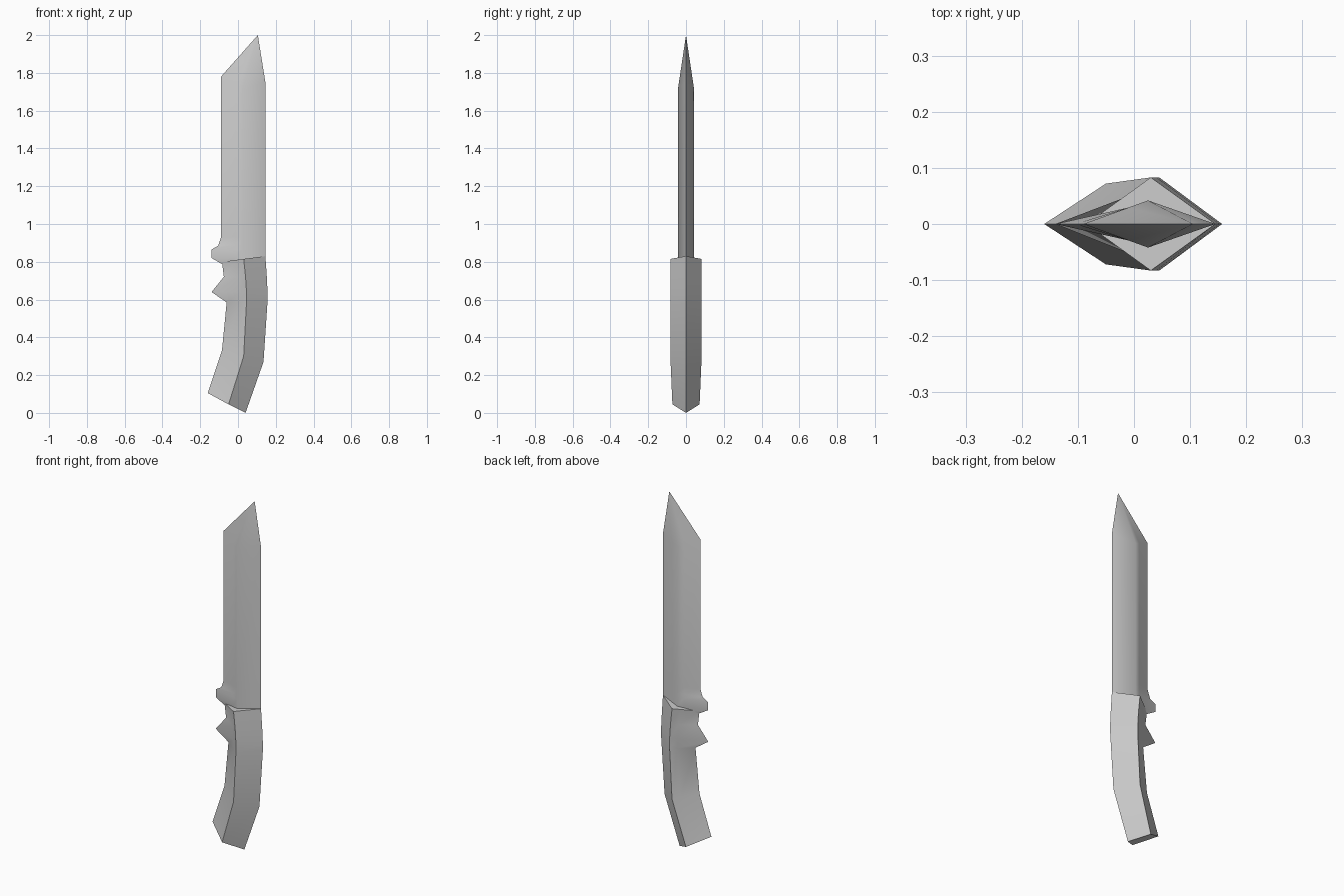
import bpy
import bmesh
import math
from mathutils import Vector

if "Cube" in bpy.data.objects:
    bpy.data.objects.remove(bpy.data.objects["Cube"])

steel = bpy.data.materials.new("grey_steel")
steel.diffuse_color = (0.6, 0.6, 0.6, 1)
steel.use_nodes = True
steel.node_tree.nodes["Principled BSDF"].inputs["Base Color"].default_value = steel.diffuse_color


def loft(name, rows, tip=None):
    """Stack diamond rings, given as
    (edge x, edge z, base edge x, ridge x, ridge half width, ridge z, spine x, spine z).
    The base edge is the edge line without its spurs."""
    bm = bmesh.new()
    rings = []
    for ex, ez, bx, mx, my, mz, sx, sz in rows:
        edge, base = Vector((ex, 0, ez)), Vector((bx, 0, ez))
        ridges = [Vector((mx, s * my, mz)) for s in (-1, 1)]
        mids = [base.lerp(r, 0.7) for r in ridges]
        pts = [edge, mids[0], ridges[0], Vector((sx, 0, sz)), ridges[1], mids[1]]
        rings.append([bm.verts.new(p) for p in pts])
    for a, b in zip(rings, rings[1:]):
        for i in range(6):
            j = (i + 1) % 6
            bm.faces.new((a[i], a[j], b[j], b[i]))
    bm.faces.new(rings[0][::-1])
    if tip:
        apex = bm.verts.new(tip)
        for i in range(6):
            bm.faces.new((rings[-1][i], rings[-1][(i + 1) % 6], apex))
    else:
        bm.faces.new(rings[-1])
    bmesh.ops.recalc_face_normals(bm, faces=bm.faces)
    mesh = bpy.data.meshes.new(name)
    bm.to_mesh(mesh)
    bm.free()
    mesh.materials.append(steel)
    obj = bpy.data.objects.new(name, mesh)
    bpy.context.collection.objects.link(obj)
    bpy.ops.object.select_all(action="DESELECT")
    obj.select_set(True)
    bpy.context.view_layer.objects.active = obj
    bpy.ops.object.shade_smooth_by_angle(angle=math.radians(60))
    return obj


# Curved grip with one finger spur, from pommel to collar
loft("handle", [
    (-0.16, 0.105, -0.16, -0.05, 0.072, 0.045, 0.04, 0.0),
    (-0.085, 0.33, -0.085, 0.03, 0.083, 0.30, 0.135, 0.27),
    (-0.06, 0.585, -0.06, 0.045, 0.083, 0.585, 0.157, 0.60),
    (-0.14, 0.64, -0.065, 0.045, 0.083, 0.64, 0.157, 0.63),
    (-0.075, 0.72, -0.075, 0.04, 0.083, 0.72, 0.152, 0.73),
    (-0.085, 0.80, -0.085, 0.03, 0.083, 0.815, 0.145, 0.83),
])

# Blade with a guard spur at its foot and a slanted point
loft("blade", [
    (-0.08, 0.785, -0.08, 0.025, 0.042, 0.785, 0.145, 0.79),
    (-0.14, 0.82, -0.09, 0.025, 0.042, 0.82, 0.145, 0.83),
    (-0.14, 0.865, -0.09, 0.025, 0.042, 0.865, 0.145, 0.865),
    (-0.105, 0.885, -0.09, 0.025, 0.042, 0.89, 0.145, 0.89),
    (-0.09, 0.93, -0.09, 0.025, 0.042, 0.93, 0.145, 0.93),
    (-0.09, 1.78, -0.09, 0.025, 0.042, 1.72, 0.145, 1.75),
], tip=(0.105, 0, 2.0))
